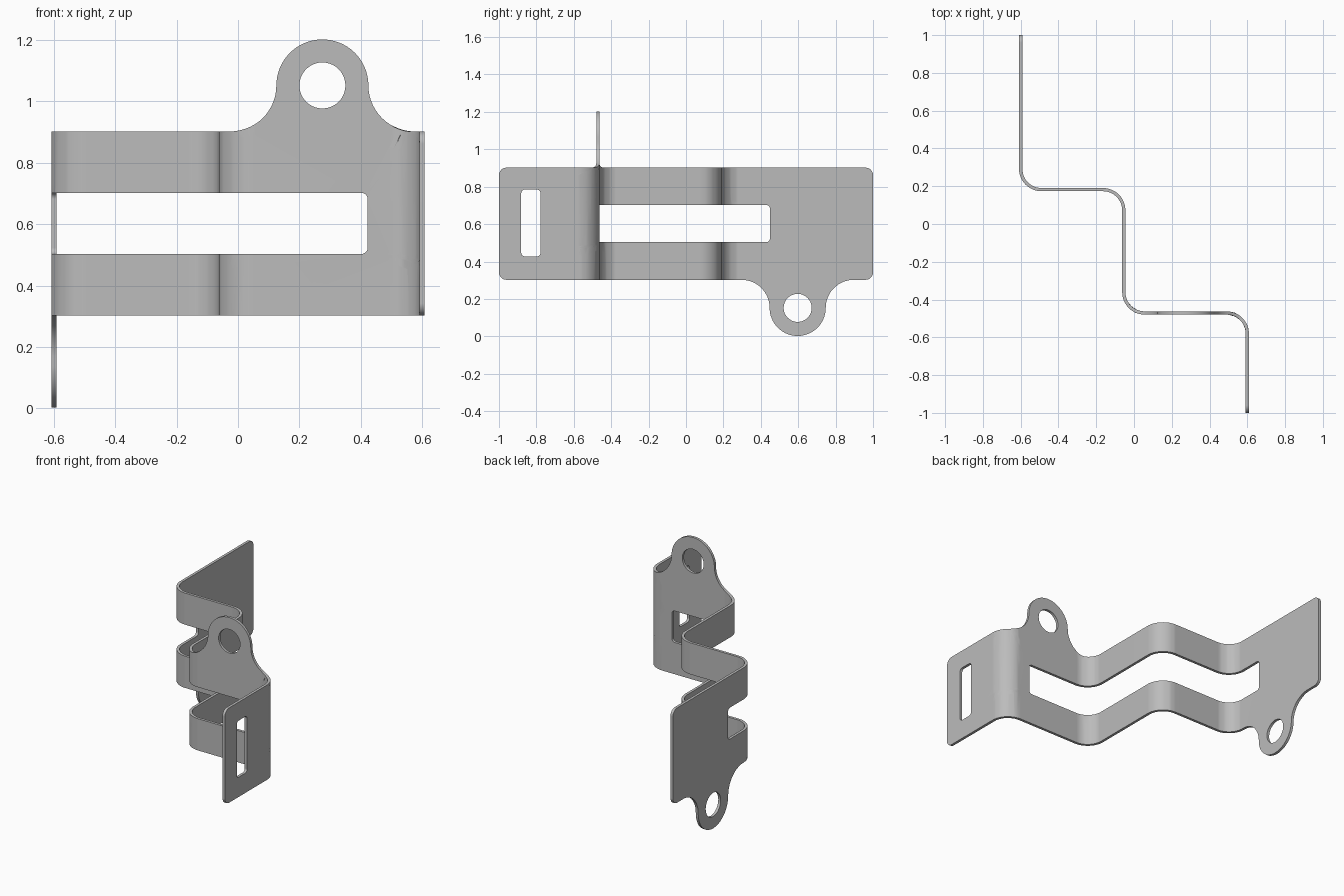
import bpy, bmesh
from math import cos, sin, pi, radians
from mathutils import Vector

cube = bpy.data.objects.get("Cube")
if cube:
    bpy.data.objects.remove(cube, do_unlink=True)

THICK, BEND, STEPS = 0.017, 0.11, 12
LOW, HIGH = 0.302, 0.902      # edges of the strip
TAB = 0.15                    # radius of tab and of its fillets

# Folding path seen from above: flats joined by round bends
corners = [Vector(c) for c in ((-0.6, 1), (-0.6, 0.182), (-0.054, 0.182),
                               (-0.054, -0.471), (0.6, -0.471), (0.6, -1))]
path = [corners[0]]
for before, corner, after in zip(corners, corners[1:], corners[2:]):
    d_in, d_out = (corner - before).normalized(), (after - corner).normalized()
    centre = corner + BEND * (d_out - d_in)
    for k in range(STEPS + 1):
        a = k / STEPS * pi / 2
        path.append(centre + BEND * (d_in * sin(a) - d_out * cos(a)))
path.append(corners[-1])
run = [0.0]
for p, q in zip(path, path[1:]):
    run.append(run[-1] + (q - p).length)


def along(flat, dist):
    """Unfolded position at a distance from the start corner of a flat."""
    return run[flat * (STEPS + 1)] + dist - (BEND if flat else 0)


def fold(s):
    i = 0
    while i < len(run) - 2 and s > run[i + 1]:
        i += 1
    return path[i].lerp(path[i + 1], (s - run[i]) / (run[i + 1] - run[i]))


def arc(cx, cz, r, start, end, n):
    angles = [radians(start + (end - start) * k / n) for k in range(n + 1)]
    return [(cx + r * cos(a), cz + r * sin(a)) for a in angles]


def rounded_box(s0, s1, z0, z1, r):
    return (arc(s0 + r, z0 + r, r, 180, 270, 6) + arc(s1 - r, z0 + r, r, 270, 360, 6)
            + arc(s1 - r, z1 - r, r, 0, 90, 6) + arc(s0 + r, z1 - r, r, 90, 180, 6))


def tab(s, z, side):
    """Round ear with filleted feet, pointing up (1) or down (-1)."""
    pts = (arc(2 * TAB, TAB, TAB, -90, -180, 14) + arc(0, TAB, TAB, 0, 180, 32)
           + arc(-2 * TAB, TAB, TAB, 0, -90, 14))
    return [(s + side * u, z + side * v) for u, v in pts]


# Unfolded outline and cut-outs
low_tab, high_tab = along(0, 0.403), along(3, 0.329)
box = rounded_box(0, run[-1], LOW, HIGH, 0.04)
half = len(box) // 4
outline = (box[:half] + tab(low_tab, LOW, -1) + box[half:3 * half]
           + tab(high_tab, HIGH, 1) + box[3 * half:])
loops = [
    outline,
    rounded_box(along(0, 0.551), along(3, 0.4765), 0.503, 0.702, 0.02),
    rounded_box(along(4, 0.307), along(4, 0.41), 0.427, 0.785, 0.02),
    arc(low_tab, LOW - TAB, TAB / 2, 0, 360, 40),
    arc(high_tab, HIGH + TAB, TAB / 2, 0, 360, 40),
]

# Fill the flat sheet, score it at each bend step, then fold it
bm = bmesh.new()
for loop in loops:
    verts = [bm.verts.new((s, z, 0)) for s, z in loop]
    for a, b in zip(verts, verts[1:] + verts[:1]):
        bm.edges.new((a, b))
bmesh.ops.remove_doubles(bm, verts=bm.verts[:], dist=1e-5)
bmesh.ops.triangle_fill(bm, edges=bm.edges[:], use_beauty=True, normal=(0, 0, 1))
for s in run[1:-1]:
    bmesh.ops.bisect_plane(bm, geom=bm.verts[:] + bm.edges[:] + bm.faces[:],
                           dist=1e-6, plane_co=(s, 0, 0), plane_no=(1, 0, 0))
for v in bm.verts:
    p = fold(v.co.x)
    v.co = (p.x, p.y, v.co.y)
bmesh.ops.dissolve_limit(bm, angle_limit=radians(1), verts=bm.verts[:], edges=bm.edges[:])
bmesh.ops.recalc_face_normals(bm, faces=bm.faces[:])

mesh = bpy.data.meshes.new("bent_bracket")
bm.to_mesh(mesh)
bm.free()
bracket = bpy.data.objects.new("bent_bracket", mesh)
bpy.context.collection.objects.link(bracket)

# Sheet thickness
solid = bracket.modifiers.new("sheet_thickness", "SOLIDIFY")
solid.thickness, solid.offset, solid.use_even_offset = THICK, 0, True

# Plain grey metal
grey = bpy.data.materials.new("grey_metal")
grey.use_nodes = True
colour = (0.5, 0.5, 0.5, 1)
grey.diffuse_color = colour
grey.node_tree.nodes["Principled BSDF"].inputs["Base Color"].default_value = colour
mesh.materials.append(grey)

bpy.context.view_layer.objects.active = bracket
bracket.select_set(True)
bpy.ops.object.modifier_apply(modifier=solid.name)
bpy.ops.object.shade_smooth_by_angle(angle=radians(30))
bracket.modifiers.new("even_shading", "WEIGHTED_NORMAL").keep_sharp = True
